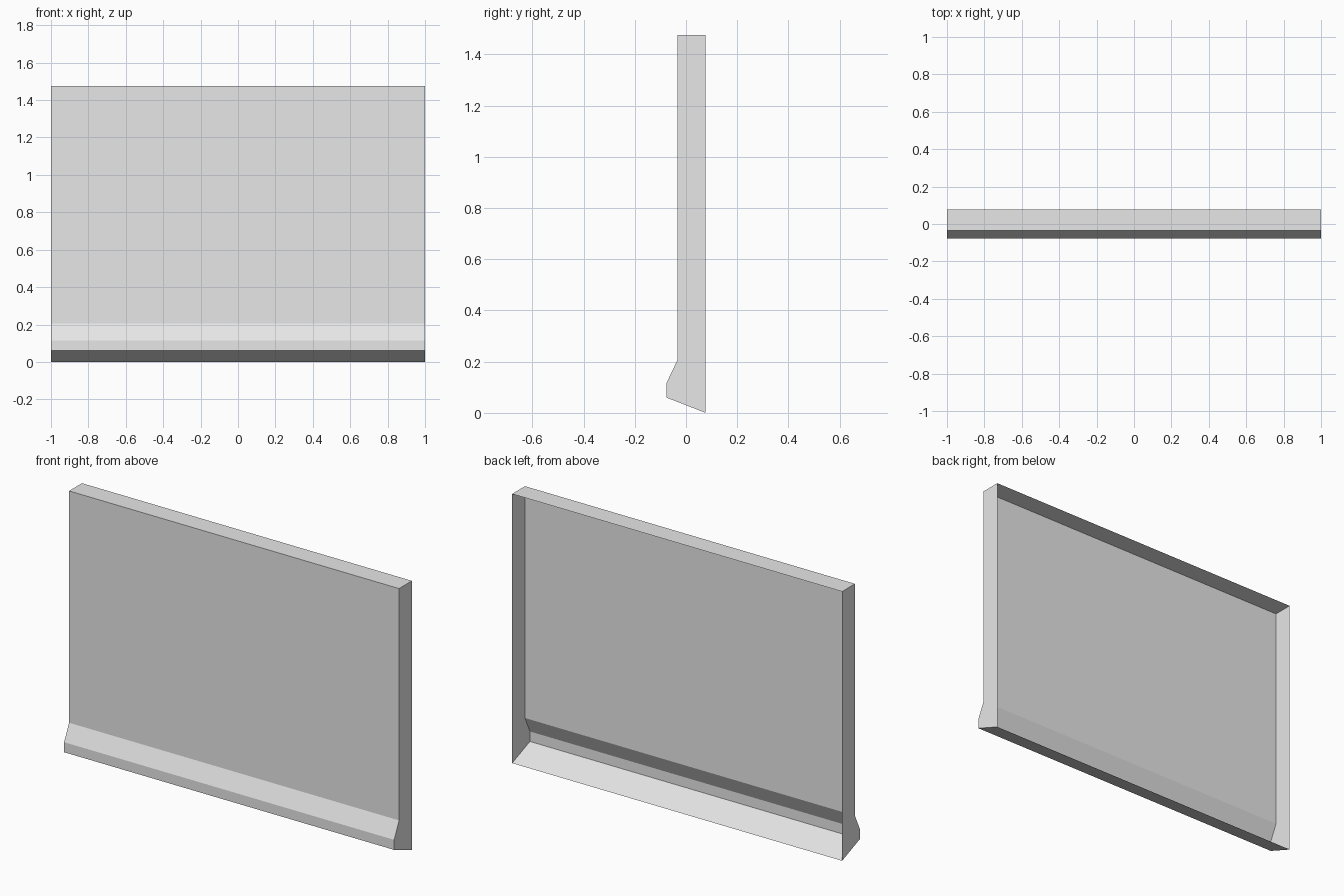
import bpy
import bmesh

cube = bpy.data.objects.get("Cube")
if cube:
    bpy.data.objects.remove(cube, do_unlink=True)

# Plain light grey finish
grey = bpy.data.materials.new("light_grey")
grey.use_nodes = True
colour = (0.8, 0.8, 0.8, 1)
grey.diffuse_color = colour
grey.node_tree.nodes["Principled BSDF"].inputs["Base Color"].default_value = colour

# Side profile (y, z), from the back bottom edge round the front to the back top edge
HALF_WIDTH = 1.0
profile = [(0.077, 0), (-0.077, 0.06), (-0.077, 0.115), (-0.034, 0.205),
           (-0.034, 1.475), (0.077, 1.475)]

# Open-backed panel: the profile swept across the width, with a cap at each end
bm = bmesh.new()
left, right = ([bm.verts.new((x, y, z)) for y, z in profile]
               for x in (HALF_WIDTH, -HALF_WIDTH))
for i in range(len(profile) - 1):
    bm.faces.new((right[i], left[i], left[i + 1], right[i + 1]))
bm.faces.new(left)
bm.faces.new(right)
bmesh.ops.recalc_face_normals(bm, faces=bm.faces)

# Make the front panel face forward
front = max(bm.faces, key=lambda f: f.calc_area())
if front.normal.y > 0:
    bmesh.ops.reverse_faces(bm, faces=bm.faces)

mesh = bpy.data.meshes.new("wall_panel")
bm.to_mesh(mesh)
bm.free()
mesh.materials.append(grey)
panel = bpy.data.objects.new("wall_panel", mesh)
bpy.context.collection.objects.link(panel)
